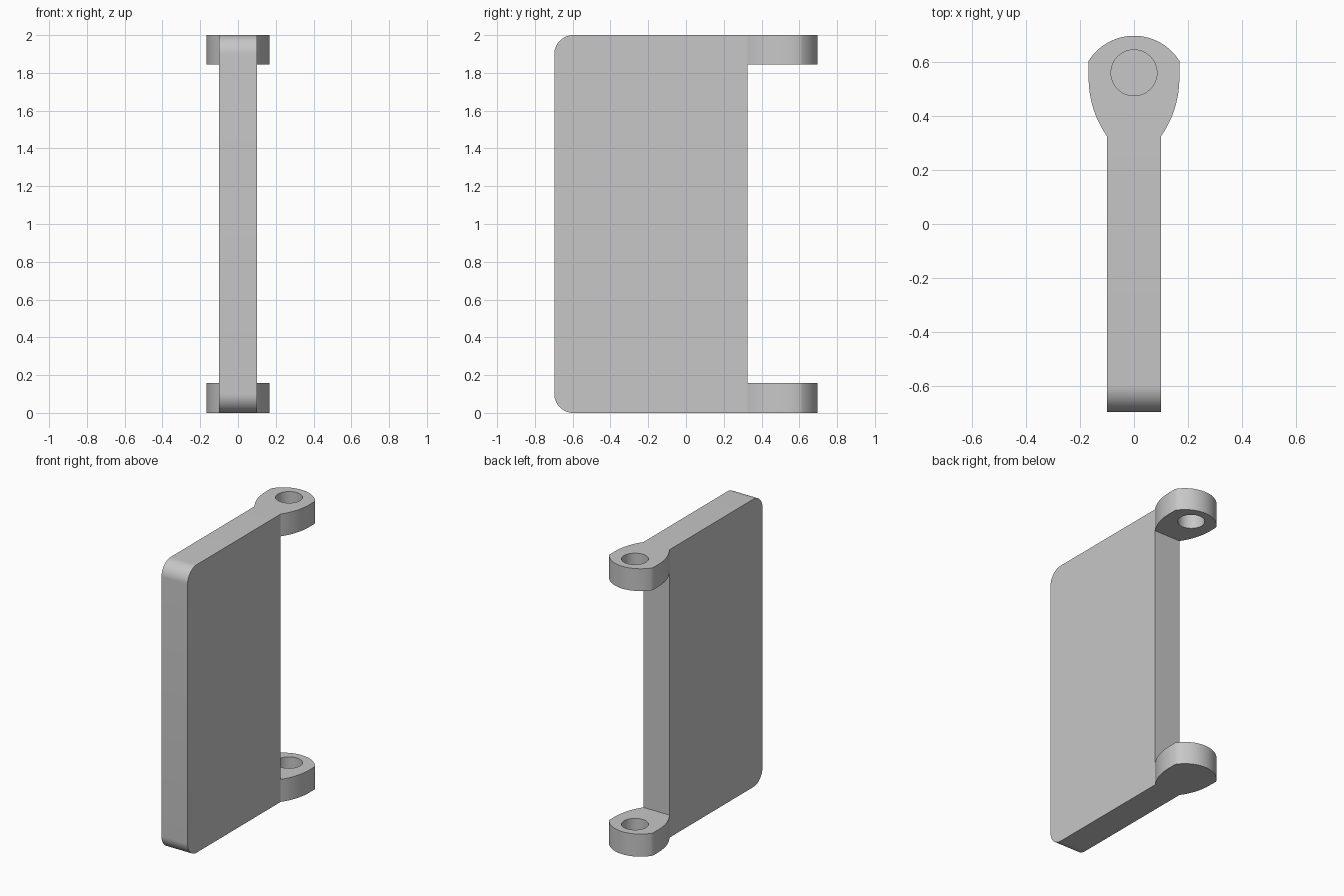
import bpy, bmesh
from math import sin, cos, pi, radians, asin, atan2
from mathutils import Vector

if "Cube" in bpy.data.objects:
    bpy.data.objects.remove(bpy.data.objects["Cube"], do_unlink=True)

grey = bpy.data.materials.new("plain_grey")
grey.use_nodes = True
colour = (0.57, 0.57, 0.57, 1)
grey.diffuse_color = colour
grey.node_tree.nodes["Principled BSDF"].inputs["Base Color"].default_value = colour


def arc(cx, cy, r, a0, a1, n):
    """Points on a circular arc from angle a0 to a1."""
    return [(cx + r * cos(a0 + (a1 - a0) * i / n),
             cy + r * sin(a0 + (a1 - a0) * i / n)) for i in range(n + 1)]


def prism(name, points, depth):
    """Extrude a closed outline of 3D points along the depth vector."""
    bm = bmesh.new()
    face = bm.faces.new([bm.verts.new(p) for p in points])
    ext = bmesh.ops.extrude_face_region(bm, geom=[face], use_keep_orig=True)
    verts = [g for g in ext["geom"] if isinstance(g, bmesh.types.BMVert)]
    bmesh.ops.translate(bm, vec=Vector(depth), verts=verts)
    bmesh.ops.recalc_face_normals(bm, faces=bm.faces)
    mesh = bpy.data.meshes.new(name)
    bm.to_mesh(mesh)
    bm.free()
    mesh.materials.append(grey)
    obj = bpy.data.objects.new(name, mesh)
    bpy.context.collection.objects.link(obj)
    return obj


def activate(obj):
    bpy.ops.object.select_all(action="DESELECT")
    obj.select_set(True)
    bpy.context.view_layer.objects.active = obj


def smooth(obj):
    activate(obj)
    bpy.ops.object.shade_smooth_by_angle(angle=radians(35))


# Panel: side profile with two rounded front corners
HINGE_Y, HALF, R = 0.325, 0.1, 0.1
FRONT = -0.697
side = [(HINGE_Y, 0), (HINGE_Y, 2)]
side += arc(FRONT + R, 2 - R, R, pi / 2, pi, 14)
side += arc(FRONT + R, R, R, pi, 1.5 * pi, 14)
smooth(prism("panel", [(-HALF, y, z) for y, z in side], (2 * HALF, 0, 0)))

# Lug outline: flared neck, short straight flank, rounded end
WIDE, FLANK, SHOULDER, TIP = 0.168, 0.54, 0.604, 0.697
dx, dy = WIDE - HALF, FLANK - HINGE_Y
neck_r = (dx * dx + dy * dy) / (2 * dx)
right = arc(WIDE - neck_r, FLANK, neck_r, -asin(dy / neck_r), 0, 12)
rise = TIP - SHOULDER
end_r = (WIDE ** 2 + rise ** 2) / (2 * rise)
end_y = TIP - end_r
right += arc(0, end_y, end_r, atan2(SHOULDER - end_y, WIDE), pi / 2, 14)
outline = right + [(-x, y) for x, y in reversed(right[:-1])]

# Lugs: the upper bore goes through, the lower one is a blind socket
for name, base, height, floor in (("upper_lug", 1.845, 0.155, 1.8),
                                  ("lower_lug", 0.0, 0.157, 0.035)):
    lug = prism(name, [(x, y, base) for x, y in outline], (0, 0, height))
    ring = arc(0, 0.56, 0.085, 0, 2 * pi, 48)[:-1]
    cutter = prism("bore_cutter", [(x, y, floor) for x, y in ring],
                   (0, 0, base + height + 0.05 - floor))
    cutter.hide_render = True
    mod = lug.modifiers.new("bore", "BOOLEAN")
    mod.operation, mod.solver, mod.object = "DIFFERENCE", "EXACT", cutter
    activate(lug)
    bpy.ops.object.modifier_apply(modifier=mod.name)
    bpy.data.objects.remove(cutter, do_unlink=True)
    smooth(lug)
